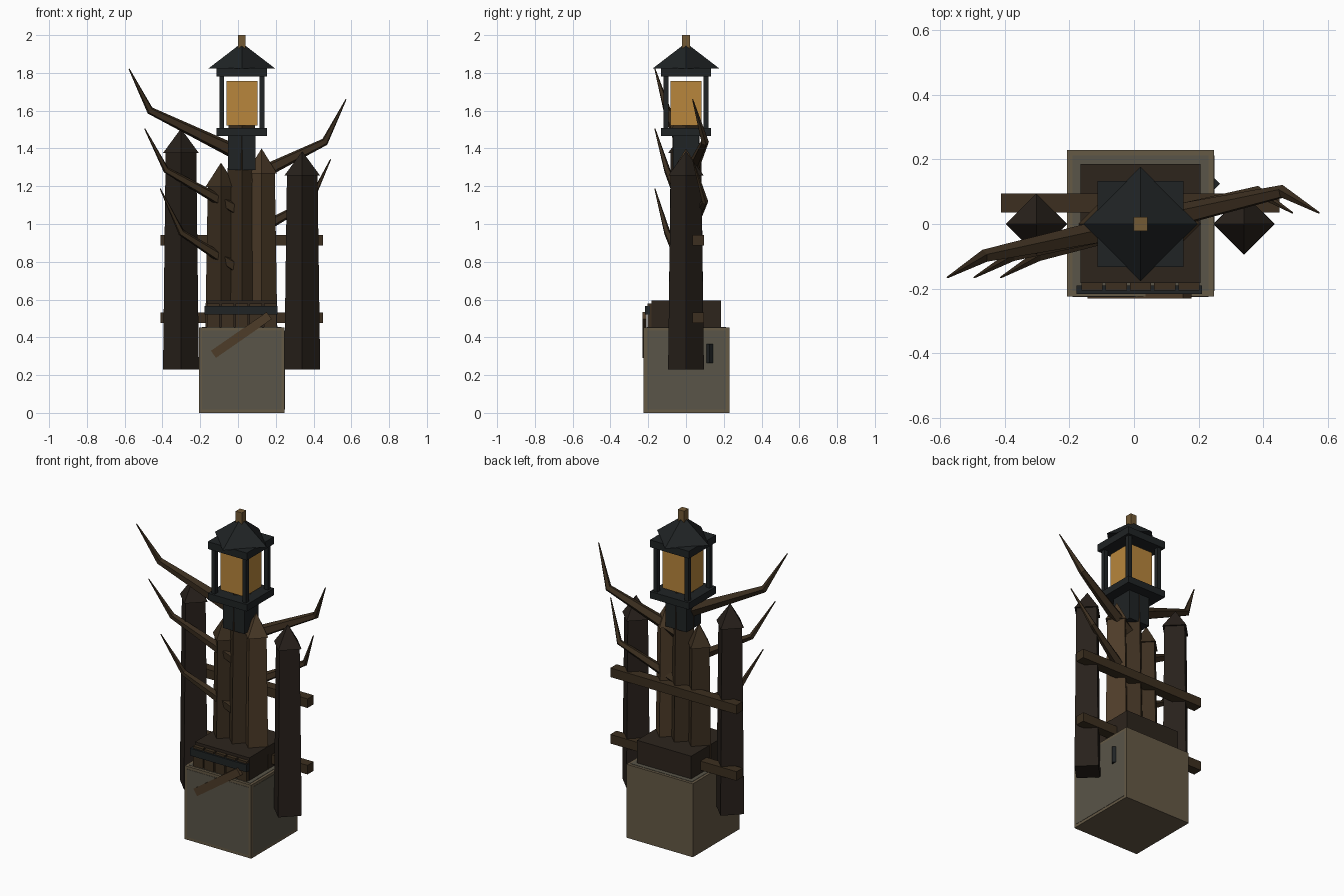
import bpy, bmesh, math
from mathutils import Vector

if "Cube" in bpy.data.objects:
    bpy.data.objects.remove(bpy.data.objects["Cube"])

CX = 0.02  # axis of the pedestal and lantern


def mat(name, r, g, b):
    m = bpy.data.materials.new(name)
    m.diffuse_color = (r, g, b, 1)
    m.use_nodes = True
    m.node_tree.nodes["Principled BSDF"].inputs["Base Color"].default_value = m.diffuse_color
    return m


STONE = mat("stone", 0.13, 0.10, 0.06)
PANEL = mat("stone_panel", 0.10, 0.09, 0.065)
BARK = mat("dark_bark", 0.026, 0.018, 0.012)
DARK = mat("old_wood", 0.021, 0.015, 0.011)
WOOD = mat("wood", 0.045, 0.028, 0.014)
LIGHT = mat("light_wood", 0.075, 0.045, 0.022)
IRON = mat("iron", 0.014, 0.017, 0.018)
GLOW = mat("amber_glass", 0.48, 0.24, 0.045)
BRASS = mat("brass", 0.17, 0.10, 0.035)


def finish(name, bm, m):
    bmesh.ops.recalc_face_normals(bm, faces=bm.faces)
    me = bpy.data.meshes.new(name)
    bm.to_mesh(me)
    bm.free()
    me.materials.append(m)
    ob = bpy.data.objects.new(name, me)
    bpy.context.collection.objects.link(ob)
    return ob


def box(name, x0, x1, y0, y1, z0, z1, m):
    bm = bmesh.new()
    bmesh.ops.create_cube(bm, size=1)
    for v in bm.verts:
        v.co = Vector(((x0 + x1) / 2 + v.co.x * (x1 - x0),
                       (y0 + y1) / 2 + v.co.y * (y1 - y0),
                       (z0 + z1) / 2 + v.co.z * (z1 - z0)))
    return finish(name, bm, m)


def tube(name, pts, radii, sides, m):
    """Tapered flat-sided tube through the points; first corner faces +y/up."""
    bm = bmesh.new()
    pts = [Vector(p) for p in pts]
    rings = []
    for i, p in enumerate(pts):
        t = (pts[min(i + 1, len(pts) - 1)] - pts[max(i - 1, 0)]).normalized()
        u = Vector((0, 1, 0))
        u = (u - t * u.dot(t)).normalized()
        w = t.cross(u)
        rings.append([bm.verts.new(p + radii[i] * (u * math.cos(a) + w * math.sin(a)))
                      for a in (2 * math.pi * k / sides for k in range(sides))])
    for a, b in zip(rings, rings[1:]):
        for k in range(sides):
            bm.faces.new((a[k], a[(k + 1) % sides], b[(k + 1) % sides], b[k]))
    bm.faces.new(rings[0])
    bm.faces.new(rings[-1])
    return finish(name, bm, m)


def cone(name, x, y, z0, z1, r0, r1, m):
    bm = bmesh.new()
    bmesh.ops.create_cone(bm, cap_ends=True, segments=4, radius1=r0, radius2=r1, depth=z1 - z0)
    bmesh.ops.translate(bm, verts=bm.verts, vec=(x, y, (z0 + z1) / 2))
    return finish(name, bm, m)


# Pedestal with thin facing panels
box("pedestal", -0.207, 0.247, -0.224, 0.229, 0, 0.453, STONE)
box("pedestal_front_panel", -0.19, 0.23, -0.226, -0.2, 0.017, 0.436, PANEL)
box("pedestal_side_panel", 0.22, 0.249, -0.207, 0.212, 0.017, 0.436, PANEL)
box("pedestal_top_panel", -0.19, 0.23, -0.207, 0.212, 0.43, 0.455, PANEL)
cone("side_latch", 0.24, 0.125, 0.265, 0.365, 0.026, 0.026, IRON)

# Wooden plinth, slatted front and iron strap
box("plinth", -0.165, 0.205, -0.183, 0.185, 0.44, 0.595, BARK)
for i in range(5):
    x = -0.13 + i * 0.075
    box("front_slat", x - 0.033, x + 0.033, -0.205, -0.175, 0.44, 0.578, WOOD)
box("iron_strap", -0.178, 0.21, -0.216, -0.19, 0.52, 0.565, IRON)

# Loose diagonal plank across the front
a, b = Vector((-0.13, 0, 0.31)), Vector((0.165, 0, 0.515))
n = Vector((-(b - a).z, 0, (b - a).x)).normalized() * 0.023
bm = bmesh.new()
f = bm.faces.new([bm.verts.new(p + Vector((0, -0.231, 0))) for p in (a - n, b - n, b + n, a + n)])
r = bmesh.ops.extrude_face_region(bm, geom=[f])
bmesh.ops.translate(bm, verts=[v for v in r["geom"] if isinstance(v, bmesh.types.BMVert)],
                    vec=(0, 0.022, 0))
finish("diagonal_plank", bm, LIGHT)

# Pointed posts: name, x, bottom, shoulder, tip, bottom radius, top radius, cap radius
for name, x, z0, z1, z2, r0, r1, rc, m in (
        ("left_post", -0.302, 0.23, 1.38, 1.505, 0.095, 0.081, 0.094, DARK),
        ("right_post", 0.340, 0.23, 1.26, 1.385, 0.095, 0.081, 0.094, DARK),
        ("inner_left_post", -0.09, 0.45, 1.20, 1.325, 0.083, 0.07, 0.082, WOOD),
        ("inner_right_post", 0.125, 0.45, 1.27, 1.40, 0.083, 0.07, 0.082, LIGHT)):
    cone(name, x, 0, z0, z1, r0, r1, m)
    cone(name + "_cap", x, 0, z1 - 0.003, z2, rc, 0, m)

# Central trunk and rear rails
cone("trunk", CX, 0, 0.45, 1.525, 0.09, 0.07, WOOD)
for z in (0.475, 0.885):
    box("rear_rail", -0.411, 0.45, 0.035, 0.095, z, z + 0.056, WOOD)

# Crooked branches
for side, start, mid, tip in (
        ("left", (0.02, 0, 1.365), (-0.465, -0.1, 1.60), (-0.577, -0.165, 1.822)),
        ("left", (0.02, 0, 1.06), (-0.38, -0.1, 1.285), (-0.494, -0.165, 1.505)),
        ("left", (0.02, 0, 0.75), (-0.30, -0.1, 0.955), (-0.412, -0.165, 1.187)),
        ("right", (0.02, 0, 1.22), (0.46, 0.1, 1.435), (0.572, 0.035, 1.66)),
        ("right", (0.02, 0, 0.92), (0.385, 0.1, 1.12), (0.49, 0.035, 1.342))):
    k = 1.0 if start[2] > 1.2 else 0.85
    tube(side + "_branch", (start, mid, tip), (0.042 * k, 0.021 * k, 0.003), 5, WOOD)

# Lantern
box("lantern_collar", CX - 0.072, CX + 0.072, -0.07, 0.07, 1.285, 1.47, IRON)
box("lantern_base", CX - 0.133, CX + 0.133, -0.133, 0.133, 1.465, 1.507, IRON)
box("lantern_glass", CX - 0.082, CX + 0.082, -0.082, 0.082, 1.522, 1.757, GLOW)
for sx in (-1, 1):
    for sy in (-1, 1):
        x, y = CX + sx * 0.106, sy * 0.106
        box("lantern_bar", x - 0.013, x + 0.013, y - 0.013, y + 0.013, 1.5, 1.79, IRON)
box("lantern_top", CX - 0.133, CX + 0.133, -0.133, 0.133, 1.78, 1.825, IRON)
cone("lantern_roof", CX, 0, 1.823, 1.955, 0.177, 0.005, IRON)
box("finial", CX - 0.021, CX + 0.021, -0.021, 0.021, 1.93, 2.0, BRASS)
